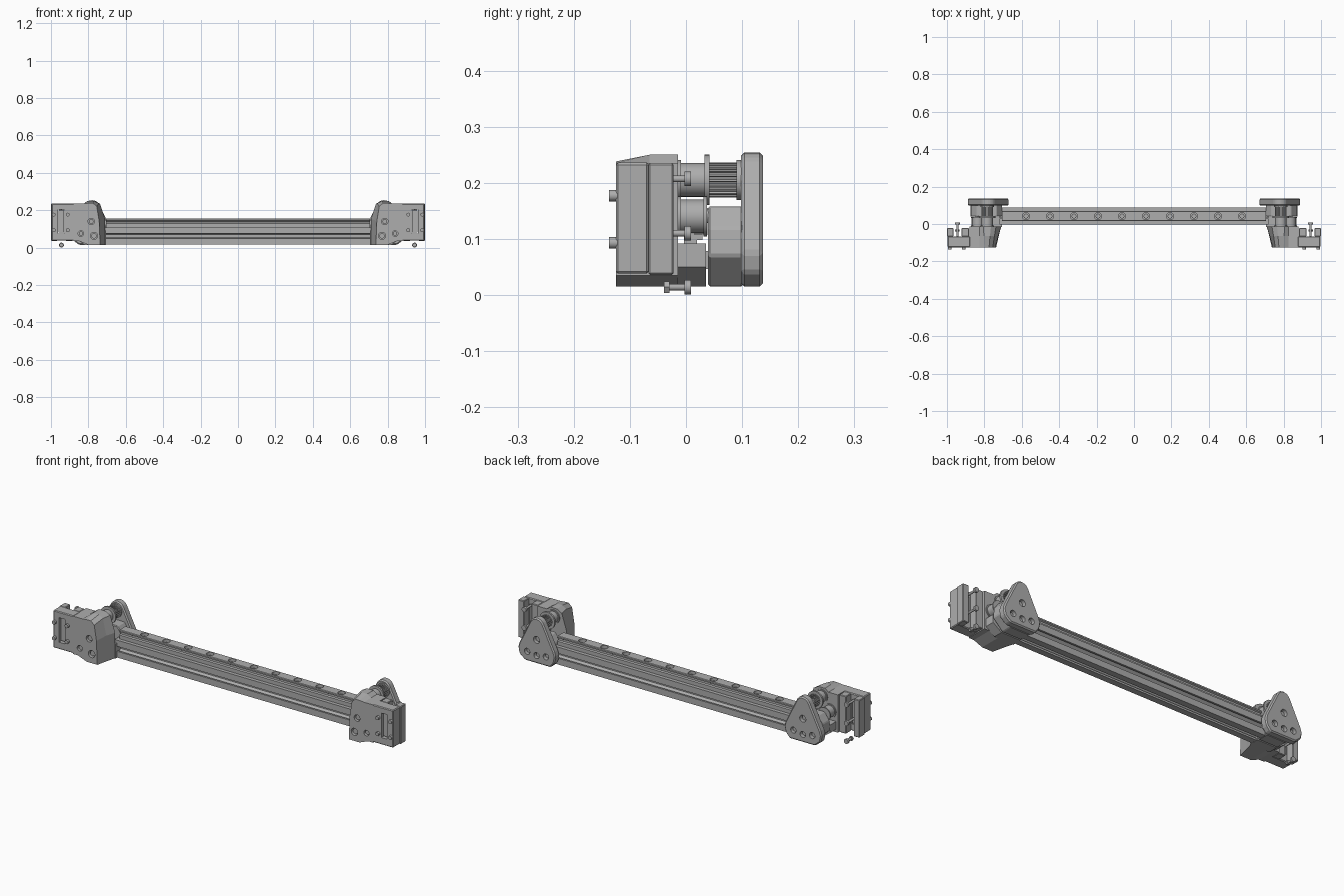
import bpy, bmesh
from math import sin, cos, pi, radians

if "Cube" in bpy.data.objects:
    bpy.data.objects.remove(bpy.data.objects["Cube"], do_unlink=True)

grey = bpy.data.materials.new("machine_grey")
grey.use_nodes = True
grey.diffuse_color = (0.42, 0.42, 0.42, 1)
grey.node_tree.nodes["Principled BSDF"].inputs["Base Color"].default_value = (0.42, 0.42, 0.42, 1)


def place(axis, p, t):
    """Put a 2D point on a plane: x -> (y,z), y -> (x,z), z -> (x,y)."""
    a, b = p
    return {"x": (t, a, b), "y": (a, t, b), "z": (a, b, t)}[axis]


def add_loft(bm, axis, sections):
    rings = [[bm.verts.new(place(axis, p, t)) for p in pts] for t, pts in sections]
    n = len(rings[0])
    bm.faces.new(rings[0])
    bm.faces.new(rings[-1])
    for r, s in zip(rings, rings[1:]):
        for i in range(n):
            j = (i + 1) % n
            bm.faces.new((r[i], r[j], s[j], s[i]))


def build(name, solids, mirror=True, cut=None, bevel=0, smooth=False, helper=False):
    """Make one object from lofted solids, with optional cuts and mirroring."""
    bm = bmesh.new()
    for axis, sections in solids:
        add_loft(bm, axis, sections)
    bmesh.ops.recalc_face_normals(bm, faces=bm.faces)
    mesh = bpy.data.meshes.new(name)
    bm.to_mesh(mesh)
    bm.free()
    mesh.materials.append(grey)
    ob = bpy.data.objects.new(name, mesh)
    bpy.context.collection.objects.link(ob)
    if smooth:
        for f in mesh.polygons:
            f.use_smooth = True
        mesh.set_sharp_from_angle(angle=radians(32))
    if bevel:
        m = ob.modifiers.new("Bevel", "BEVEL")
        m.width, m.segments, m.limit_method, m.angle_limit = bevel, 1, "ANGLE", radians(25)
    if cut:
        m = ob.modifiers.new("Cut", "BOOLEAN")
        m.operation, m.solver, m.object = "DIFFERENCE", "EXACT", cut
    if mirror and not helper:
        m = ob.modifiers.new("Mirror", "MIRROR")
        m.use_mirror_merge = False
    if helper:
        ob.hide_render = True
        ob.hide_viewport = True
        ob.display_type = "WIRE"
    return ob


def prism(axis, pts, a, b):
    return (axis, [(a, pts), (b, pts)])


def circle(u, v, r, n=32):
    return [(u + r * cos(2 * pi * i / n), v + r * sin(2 * pi * i / n)) for i in range(n)]


def rod(u, v, r, a, b, axis="y", n=32):
    return prism(axis, circle(u, v, r, n), a, b)


def box(x0, x1, y0, y1, z0, z1):
    return prism("y", [(x0, z0), (x1, z0), (x1, z1), (x0, z1)], y0, y1)


# Slotted beam: one side of the section turned four times
H, CY, CZ = 0.046, 0.042, 0.062
side = [(H, H), (0.013, H), (0.013, 0.036), (0.022, 0.036), (0.022, 0.030), (0.009, 0.016),
        (-0.009, 0.016), (-0.022, 0.030), (-0.022, 0.036), (-0.013, 0.036), (-0.013, H)]
section = []
for k in range(4):
    section += side
    side = [(-v, u) for u, v in side]
section = [(CY + u, CZ + v) for u, v in section]
build("beam", [prism("x", section, -0.72, 0.72)], mirror=False)

# Linear rail with counterbored holes
half = [(0.027, 0.108), (0.027, 0.128), (0.020, 0.132), (0.020, 0.141), (0.027, 0.145), (0.027, 0.152), (0.024, 0.155)]
rail = [(CY + u, z) for u, z in half] + [(CY - u, z) for u, z in reversed(half)]
hole_x = [(i - 4.5) * 0.1283 for i in range(10)]
holes = build("rail_hole_cutter", [rod(x, CY, 0.019, 0.130, 0.17, "z", 24) for x in hole_x], helper=True)
build("rail", [prism("x", rail, -0.705, 0.705)], mirror=False, cut=holes)
build("rail_screws", [rod(x, CY, 0.013, 0.125, 0.142, "z", 24) for x in hole_x], mirror=False, smooth=True)

# Front bracket body, tapered towards the front
front = [(0.737, 0.015), (0.80, 0.015), (0.85, 0.035), (0.88, 0.035), (0.88, 0.235),
         (0.825, 0.235), (0.80, 0.238), (0.775, 0.238), (0.755, 0.22), (0.742, 0.14)]
back = [(0.71, 0.015), (0.80, 0.015), (0.85, 0.035), (0.88, 0.035), (0.88, 0.235),
        (0.825, 0.235), (0.805, 0.25), (0.765, 0.25), (0.738, 0.235), (0.71, 0.15)]
mid = [((a + c) / 2, d) for (a, b), (c, d) in zip(front, back)]
bolts = [(0.785, 0.14, 0.017), (0.84, 0.075, 0.015), (0.77, 0.063, 0.019)]
cutter = build("bracket_hole_cutter", [rod(x, z, r, -0.14, -0.10) for x, z, r in bolts], helper=True)
build("front_bracket", [("y", [(-0.125, front), (-0.065, mid), (-0.014, back)])], cut=cutter)
build("bracket_bolts", [rod(x, z, r * 0.75, -0.105, -0.116) for x, z, r in bolts], smooth=True)

# Outer arm with a tall slot and two clamp ridges behind it
slot = build("arm_slot_cutter", [box(0.927, 0.962, -0.14, -0.05, 0.075, 0.205)], helper=True)
build("outer_arm", [box(0.875, 0.996, -0.125, -0.066, 0.038, 0.236)], cut=slot, bevel=0.004)
build("clamp_ridges", [box(0.966, 1.0, -0.067, -0.022, 0.036, 0.235),
                       box(0.882, 0.922, -0.067, -0.022, 0.036, 0.235)], bevel=0.003)
build("sliding_block", [box(0.930, 0.959, -0.112, -0.066, 0.08, 0.20)])

# Small screws: front heads, adjusters behind, and the loose one below
build("arm_screws", [rod(x, z, 0.010, -0.137, -0.12, n=20) for x in (0.985, 0.91) for z in (0.177, 0.093)], smooth=True)
adjusters = []
for z, y in ((0.207, -0.07), (0.11, -0.07), (0.014, -0.034)):
    adjusters += [rod(0.944, z, 0.006, y, 0.0, n=16), rod(0.944, z, 0.013, -0.003, 0.009, n=20)]
adjusters += [rod(0.944, 0.014, 0.012, -0.039, -0.029, n=6)]
build("adjuster_screws", adjusters, smooth=True)

# Lower blocks that hold the beam end
lower = [(0.706, 0.015), (0.82, 0.015), (0.87, 0.05), (0.87, 0.092), (0.706, 0.092)]
build("lower_block", [prism("y", lower, -0.016, 0.036)])
rear = [(0.707, 0.015), (0.82, 0.015), (0.875, 0.07), (0.87, 0.12), (0.84, 0.158), (0.735, 0.158), (0.707, 0.12)]
build("rear_block", [prism("y", rear, 0.039, 0.102)], bevel=0.004)

# Rear plate: rounded top, wide chamfered foot
plate = [(0.70, 0.015), (0.85, 0.015), (0.882, 0.04), (0.89, 0.075), (0.882, 0.10)]
plate += [(0.78 + 0.042 * cos(a), 0.212 + 0.042 * sin(a)) for a in [radians(25 + 13 * i) for i in range(11)]]
plate += [(0.678, 0.10), (0.67, 0.075), (0.678, 0.04)]
sockets = [(0.78, 0.14, 0.018), (0.725, 0.065, 0.016), (0.78, 0.057, 0.016), (0.835, 0.065, 0.016)]
cutter = build("plate_hole_cutter", [rod(x, z, r, 0.112, 0.15) for x, z, r in sockets], helper=True)
build("rear_plate", [prism("y", plate, 0.098, 0.137)], cut=cutter, bevel=0.006)
build("plate_bolts", [rod(x, z, r * 0.75, 0.108, 0.122) for x, z, r in sockets], smooth=True)

# Upper pulleys on a shared shaft, and a smooth lower roller
PX, PZ = 0.785, 0.205
teeth = []
for i in range(20):
    for off, r in ((-0.3, 0.031), (0.1, 0.031), (0.2, 0.026), (0.6, 0.026)):
        a = 2 * pi * (i + off) / 20
        teeth.append((PX + r * cos(a), PZ + r * sin(a)))
build("toothed_pulley", [prism("y", teeth, 0.042, 0.092)])
build("pulley_flanges", [rod(PX, PZ, 0.045, 0.033, 0.042), rod(PX, PZ, 0.036, 0.090, 0.099)], smooth=True)
build("upper_roller", [rod(PX, PZ, 0.030, -0.012, 0.034), rod(PX, PZ, 0.036, -0.015, -0.009),
                       rod(PX, PZ, 0.012, -0.02, 0.11)], smooth=True)
RX, RZ = 0.835, 0.14
build("lower_roller", [rod(RX, RZ, 0.030, -0.012, 0.034), rod(RX, RZ, 0.036, -0.015, -0.009),
                       rod(RX, RZ, 0.036, 0.031, 0.037), rod(RX, RZ, 0.012, -0.02, 0.05)], smooth=True)
